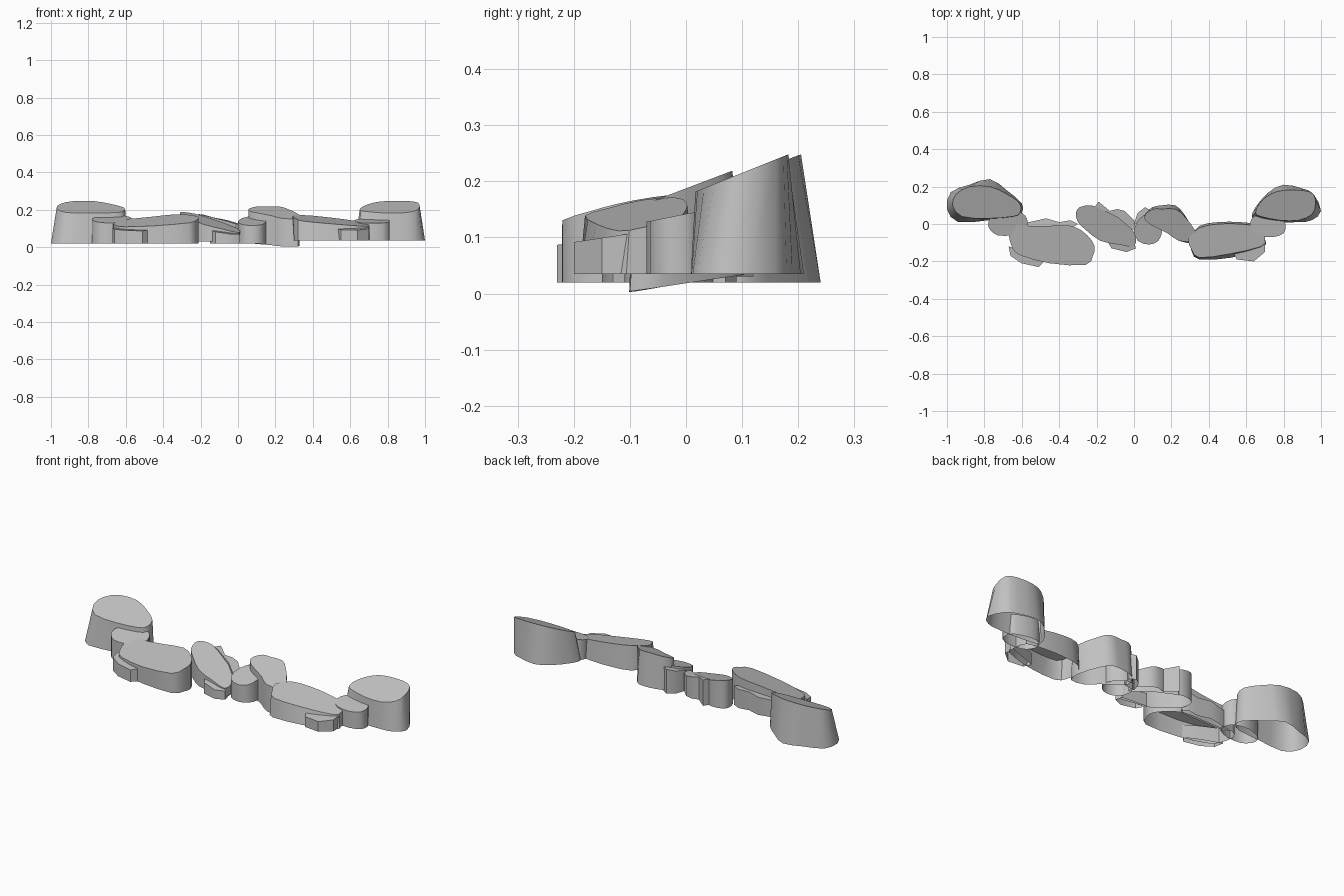
import bpy
import bmesh
import math
from mathutils import Vector

cube = bpy.data.objects.get("Cube")
if cube:
    bpy.data.objects.remove(cube, do_unlink=True)

# One plain stone colour
stone_grey = bpy.data.materials.new("stone_grey")
stone_grey.use_nodes = True
colour = (0.53, 0.53, 0.53, 1)
stone_grey.diffuse_color = colour
stone_grey.node_tree.nodes["Principled BSDF"].inputs["Base Color"].default_value = colour


def rounded(points, steps):
    """Pass a closed smooth curve through outline points given in hundredths."""
    points = [Vector(p) / 100 for p in points]
    result = []
    count = len(points)
    for i in range(count):
        a, b, c, d = (points[(i + k - 1) % count] for k in range(4))
        for s in range(steps):
            t = s / steps
            result.append(b + (c - a) * t / 2
                          + (a * 2 - b * 5 + c * 4 - d) * t * t / 2
                          + (b * 3 - a - c * 3 + d) * t ** 3 / 2)
    return result


def stone(name, outline, height, slope, foot=None, floor=0.02, floor_tilt=0, steps=2):
    """Hollow stone with a slanted flat top and an optional wider foot outline."""
    rim = rounded(outline, steps)
    feet = rounded(foot or outline, steps)
    low = Vector((min(p.x for p in rim), min(p.y for p in rim)))
    high = Vector((max(p.x for p in rim), max(p.y for p in rim)))
    middle = (low + high) / 2
    bm = bmesh.new()
    top, base = [], []
    for p, q in zip(rim, feet):
        d = p - middle
        top.append(bm.verts.new((p.x, p.y, height + d.dot(Vector(slope)))))
        base.append(bm.verts.new((q.x, q.y, floor + d.y * floor_tilt)))
    cap = bm.faces.new(top)
    for i in range(len(top)):
        j = (i + 1) % len(top)
        bm.faces.new((top[i], base[i], base[j], top[j]))
    bmesh.ops.recalc_face_normals(bm, faces=bm.faces)
    if cap.normal.z < 0:
        bmesh.ops.reverse_faces(bm, faces=bm.faces)
    mesh = bpy.data.meshes.new(name)
    bm.to_mesh(mesh)
    bm.free()
    mesh.materials.append(stone_grey)
    obj = bpy.data.objects.new(name, mesh)
    bpy.context.collection.objects.link(obj)
    bpy.ops.object.select_all(action="DESELECT")
    obj.select_set(True)
    bpy.context.view_layer.objects.active = obj
    bpy.ops.object.shade_smooth_by_angle(angle=math.radians(40))


# Tall end boulders
stone("right_end_boulder",
      [(-97, 10), (-95, 16), (-88, 20), (-77, 20), (-68, 16), (-61, 11),
       (-61, 6), (-65, 4), (-78, 3), (-92, 4)],
      0.215, (0, 0.38),
      foot=[(-100, 8), (-98, 17), (-88, 21), (-77, 24), (-68, 18), (-60, 11),
            (-60, 6), (-65, 3), (-78, 2), (-94, 1)])
stone("left_end_boulder",
      [(65, 6), (67, 11), (73, 16), (80, 18), (90, 18), (96, 16),
       (97, 10), (95, 5), (88, 2), (78, 2), (68, 4)],
      0.215, (0, 0.4),
      foot=[(63, 4), (65, 9), (72, 17), (80, 21), (90, 19), (96, 16),
            (100, 7), (95, 2), (88, 1), (78, 1), (66, 2)], floor=0.035)

# Small stones tucked beside the boulders
stone("right_small_stone",
      [(-78, 0), (-76, 4), (-68, 7), (-60, 6), (-57, 2), (-58, -3),
       (-65, -6), (-73, -6), (-77, -3)],
      0.15, (0, 0.3))
stone("left_small_stone",
      [(62, 0), (64, 4), (70, 5), (78, 3), (81, 0), (80, -5),
       (74, -7), (66, -6), (63, -3)],
      0.14, (0, 0.2), floor=0.035)

# Long front slabs
stone("right_long_slab",
      [(-67, -4), (-63, 0), (-56, -1), (-45, -1), (-33, -1), (-25, -6),
       (-21, -12), (-22, -17), (-26, -22), (-45, -21), (-60, -17), (-65, -13)],
      0.14, (0.1, 0.25))
stone("left_long_slab",
      [(35, -2), (45, 0), (57, 0), (68, -2), (70, -8), (68, -12),
       (51, -16), (35, -18), (31, -14), (29, -8)],
      0.14, (-0.12, 0.2),
      foot=[(35, -1), (45, 1), (57, 1), (68, -1), (70, -8), (69, -13),
            (52, -18), (35, -19), (31, -15), (30, -8)], floor=0.035)

# Low ledges on the front of the stones
stone("right_slab_ledge",
      [(-67, -12), (-56, -16), (-48, -20), (-51, -23), (-60, -21), (-66, -17)],
      0.095, (0, 0.15), steps=1)
stone("left_slab_ledge",
      [(53, -15), (70, -9), (70, -15), (64, -20), (55, -19)],
      0.1, (0, 0.15), floor=0.035, steps=1)
stone("middle_ledge",
      [(-15, -8), (0, -9), (1, -13), (-4, -15), (-12, -13)],
      0.08, (-0.1, 0.2), steps=1)

# Middle stones
stone("tilted_middle_slab",
      [(-31, 6), (-29, 9), (-23, 10), (-18, 8), (-8, 3), (-1, -3), (1, -7),
       (0, -12), (-8, -11), (-18, -9), (-26, -3), (-30, 1)],
      0.135, (-0.2, 0.25), floor=0.03)
stone("small_middle_stone",
      [(0, -3), (3, 3), (8, 5), (14, 0), (15, -4), (13, -9), (8, -11), (2, -9)],
      0.14, (0, 0.3))
stone("left_middle_stone",
      [(6, 5), (10, 8), (15, 8), (22, 8), (27, 4), (33, -4), (32, -9),
       (24, -9), (18, -5), (10, -1), (6, 2)],
      0.185, (0, 0.38),
      foot=[(6, 6), (10, 9), (15, 10), (22, 10), (27, 5), (32, -4), (32, -10),
            (24, -9), (18, -5), (10, -1), (6, 2)], floor=0.018, floor_tilt=0.17)

# Craggy rubble behind the slabs
stone("right_slab_rubble",
      [(-62, 0), (-56, 1), (-47, 3), (-40, 1), (-34, 2), (-30, 0),
       (-33, -2), (-60, -2)],
      0.12, (0.05, 0), steps=1)
stone("middle_slab_rubble",
      [(-21, 9), (-19, 12), (-13, 7), (-9, 8), (-5, 7), (0, 2), (1, -3),
       (-1, -3), (-8, 3), (-18, 8)],
      0.15, (-0.2, 0.1), floor=0.03, steps=1)
stone("left_middle_rubble",
      [(0, 0), (2, 6), (6, 9), (9, 7), (7, 1)],
      0.15, (0.2, 0.1), steps=1)
